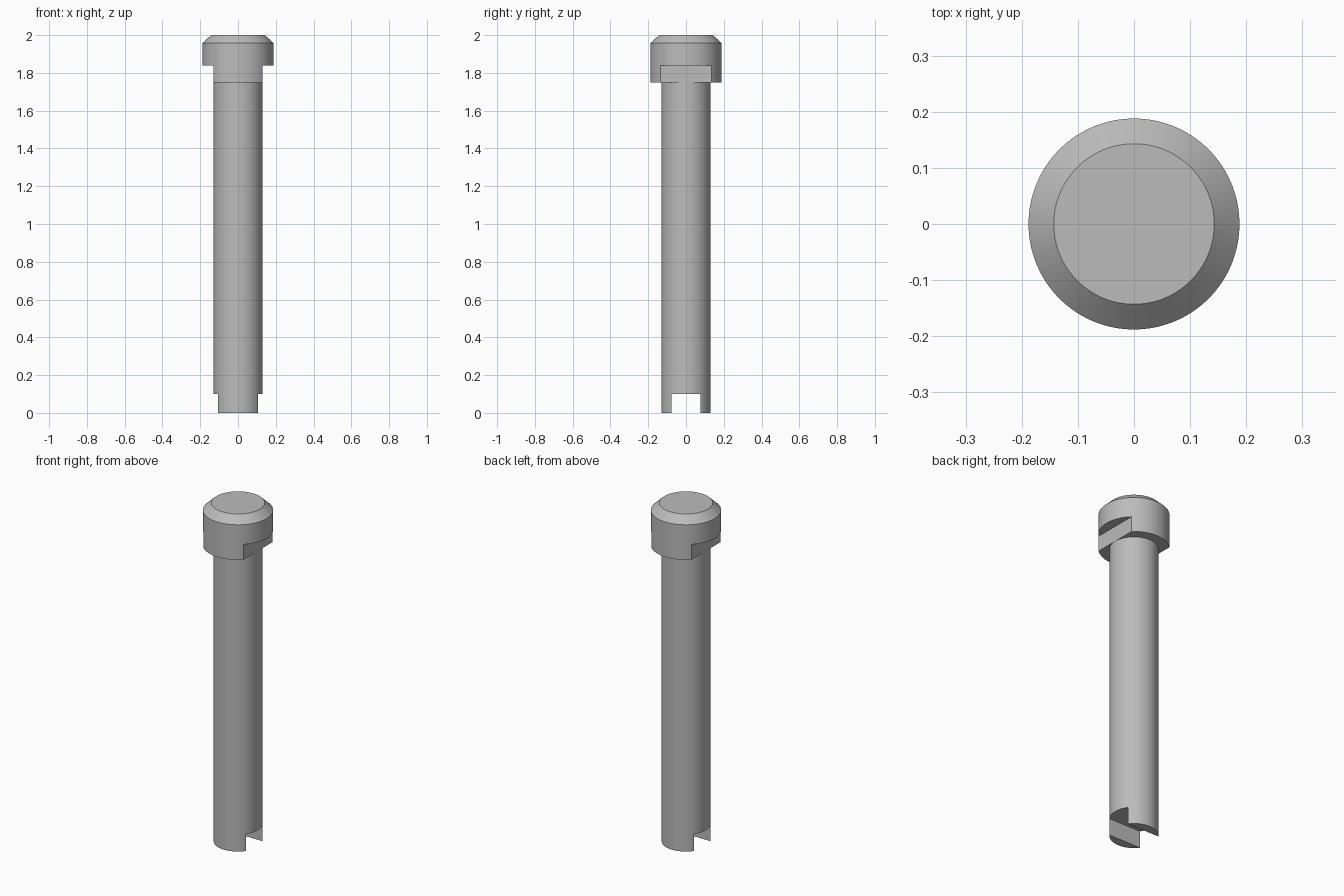
import bpy
import bmesh
import math
from mathutils import Matrix, Vector

cube = bpy.data.objects.get("Cube")
if cube:
    bpy.data.objects.remove(cube, do_unlink=True)

SHAFT_R, HEAD_R, CROWN_R = 0.13, 0.188, 0.143
HEAD_Z, FLAT_Z, CHAMFER_Z, TOP_Z = 1.75, 1.84, 1.957, 2.0
SLOT_HALF, SLOT_Z = 0.077, 0.1
SEGMENTS = 128

steel = bpy.data.materials.new("grey_steel")
steel.use_nodes = True
GREY = (0.5, 0.5, 0.5, 1)
steel.diffuse_color = GREY
steel.node_tree.nodes["Principled BSDF"].inputs["Base Color"].default_value = GREY


def add_object(name, bm):
    mesh = bpy.data.meshes.new(name)
    bm.to_mesh(mesh)
    bm.free()
    obj = bpy.data.objects.new(name, mesh)
    bpy.context.collection.objects.link(obj)
    mesh.materials.append(steel)
    return obj


def lathe(name, profile):
    """Turn a closed solid from (radius, z) points, bottom to top."""
    bm = bmesh.new()
    rings = []
    for r, z in profile:
        rings.append([bm.verts.new((r * math.cos(a), r * math.sin(a), z))
                      for a in (math.tau * i / SEGMENTS for i in range(SEGMENTS))])
    for low, high in zip(rings, rings[1:]):
        for i in range(SEGMENTS):
            j = (i + 1) % SEGMENTS
            bm.faces.new((low[i], low[j], high[j], high[i]))
    bm.faces.new(rings[0][::-1])
    bm.faces.new(rings[-1])
    return add_object(name, bm)


def cut_box(target, low, high):
    """Subtract the box between two corners from the target."""
    low, high = Vector(low), Vector(high)
    bm = bmesh.new()
    bmesh.ops.create_cube(bm, size=1, matrix=Matrix.Translation((low + high) / 2)
                          @ Matrix.Diagonal((*(high - low), 1)))
    cutter = add_object("cutter", bm)
    cutter.hide_render = True
    mod = target.modifiers.new("cut", 'BOOLEAN')
    mod.operation, mod.solver, mod.object = 'DIFFERENCE', 'EXACT', cutter
    bpy.context.view_layer.objects.active = target
    bpy.ops.object.modifier_apply(modifier=mod.name)
    bpy.data.objects.remove(cutter, do_unlink=True)


# Turned pin: straight shaft, wider head, chamfered crown
pin = lathe("slotted_pin", [(SHAFT_R, 0), (SHAFT_R, HEAD_Z), (HEAD_R, HEAD_Z),
                            (HEAD_R, CHAMFER_Z), (CROWN_R, TOP_Z)])

# Flats milled into the lower head on both sides, just clear of the shaft
flat_x = SHAFT_R + 0.0005
cut_box(pin, (flat_x, -1, HEAD_Z - 0.05), (1, 1, FLAT_Z))
cut_box(pin, (-1, -1, HEAD_Z - 0.05), (-flat_x, 1, FLAT_Z))

# Slot across the foot
cut_box(pin, (-1, -SLOT_HALF, -0.1), (1, SLOT_HALF, SLOT_Z))

# Smooth curved walls, sharp machined edges
bpy.ops.object.select_all(action='DESELECT')
pin.select_set(True)
bpy.context.view_layer.objects.active = pin
bpy.ops.object.shade_smooth_by_angle(angle=math.radians(30))
